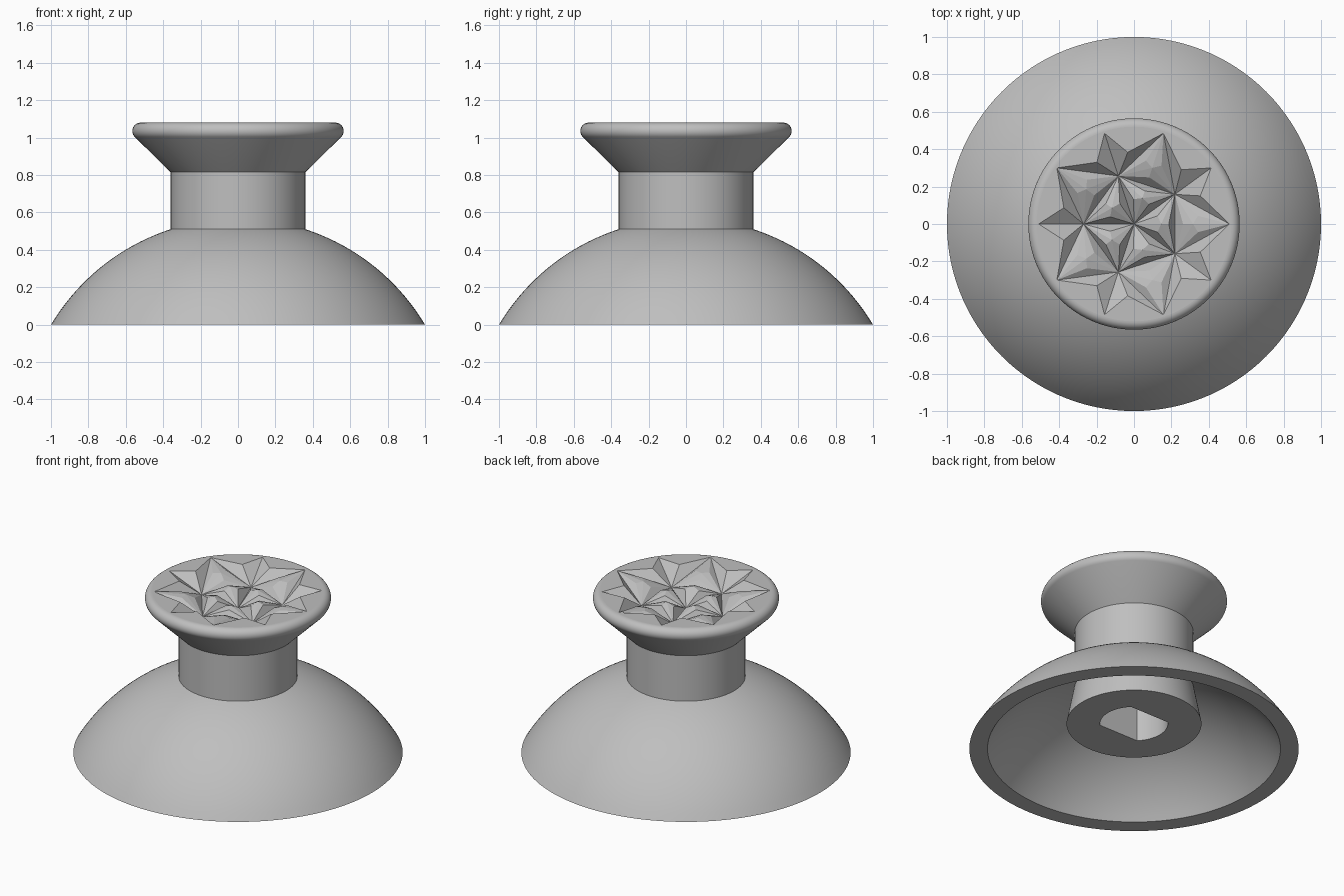
import bpy, bmesh
from math import sin, cos, pi, radians, sqrt
from mathutils import Vector

SEGMENTS = 120
TOP = 1.08
FLAT_RADIUS = 0.52

if "Cube" in bpy.data.objects:
    bpy.data.objects.remove(bpy.data.objects["Cube"])

grey = bpy.data.materials.new("grey_plastic")
grey.use_nodes = True
colour = (0.52, 0.52, 0.52, 1)
grey.diffuse_color = colour
grey.node_tree.nodes["Principled BSDF"].inputs["Base Color"].default_value = colour


def finish(bm, name, smooth):
    mesh = bpy.data.meshes.new(name)
    bm.to_mesh(mesh)
    bm.free()
    obj = bpy.data.objects.new(name, mesh)
    bpy.context.collection.objects.link(obj)
    mesh.materials.append(grey)
    if smooth:
        bpy.ops.object.select_all(action='DESELECT')
        obj.select_set(True)
        bpy.context.view_layer.objects.active = obj
        bpy.ops.object.shade_smooth_by_angle(angle=radians(25))
    return obj


def polar(r, degrees, z=TOP):
    return Vector((r * cos(radians(degrees)), r * sin(radians(degrees)), z))


def dome(radius, start, end, steps=24):
    """Points on a sphere cap, from one distance off the axis to another."""
    rs = [start + (end - start) * i / steps for i in range(steps + 1)]
    return [(r, sqrt(radius ** 2 - r ** 2) - 0.598) for r in rs]


def keyed(r, angle):
    """Round bore with two flats."""
    return min(r, 0.146 / max(abs(sin(angle)), 0.01))


# Body: bore, socket post, hollow dome, neck and flared head in one turned shell
bore = [(0.206, 0.55), (0.206, 0.175)]
post = [(0.41, 0.175)]
inside = dome(1.072, 0.365, 0.89)
outside = dome(1.165, 1.0, 0.36)
neck = [(0.36, 0.815)]
bead = [(FLAT_RADIUS + 0.045 * cos(radians(a)), 1.035 + 0.045 * sin(radians(a)))
        for a in range(-45, 91, 9)]
profile = bore + post + inside + outside + neck + bead

bm = bmesh.new()
rings = []
for i, (r, z) in enumerate(profile):
    ring = []
    for s in range(SEGMENTS):
        a = 2 * pi * s / SEGMENTS
        rr = keyed(r, a) if i < len(bore) else r
        ring.append(bm.verts.new((rr * cos(a), rr * sin(a), z)))
    rings.append(ring)
for low, high in zip(rings, rings[1:]):
    for s in range(SEGMENTS):
        t = (s + 1) % SEGMENTS
        bm.faces.new((low[s], high[s], high[t], low[t]))
bm.faces.new(rings[0])
for f in bm.faces:
    f.normal_flip()
finish(bm, "cap_body", True)

# Grip face: flat disc with a carved network of stars
bm = bmesh.new()
new = bm.verts.new
centre = new((0, 0, TOP - 0.115))
hubs, tips, shared, left, right = [], [], [], [], []
for k in range(5):
    a = 36 + 72 * k
    hubs.append(new(polar(0.27, a, TOP - 0.095)))
    tips.append(new(polar(0.51, a)))
    shared.append(new(polar(0.51, a + 36)))
    right.append(new(polar(0.385, a - 13)))
    left.append(new(polar(0.385, a + 13)))


def face(*verts):
    f = bm.faces.new(verts)
    f.normal_update()
    if f.normal.z < 0:
        f.normal_flip()


def raised_facets(corners):
    """Faceted bump between three grooves."""
    middle = sum((v.co for v in corners), Vector()) / 3
    peak = middle.copy()
    peak.z = TOP + (middle.z - TOP) * 0.3
    top = new(peak)
    for i in range(3):
        a, b = corners[i], corners[(i + 1) % 3]
        mid = (a.co + b.co) / 2
        side = mid.lerp(middle, 0.45)
        side.z = TOP + (mid.z - TOP) * 0.45
        shoulder = new(side)
        face(a, b, shoulder)
        face(a, shoulder, top)
        face(shoulder, b, top)


for k in range(5):
    n = (k + 1) % 5
    raised_facets((centre, hubs[k], hubs[n]))
    raised_facets((hubs[k], shared[k], hubs[n]))
    # Walls of the outer arms
    face(hubs[k], tips[k], left[k])
    face(hubs[k], tips[k], right[k])
    face(hubs[k], left[k], shared[k])
    face(hubs[n], right[n], shared[k])

# Flat border between the star outline and the rim
outline = []
for k in range(5):
    outline += [right[k], tips[k], left[k], shared[k]]
rim = [new(polar(FLAT_RADIUS, 360 * s / SEGMENTS)) for s in range(SEGMENTS)]
edges = []
for loop in (outline, rim):
    for a, b in zip(loop, loop[1:] + loop[:1]):
        edges.append(bm.edges.get((a, b)) or bm.edges.new((a, b)))
border = bmesh.ops.triangle_fill(bm, edges=edges, use_beauty=True)
for f in [g for g in border["geom"] if isinstance(g, bmesh.types.BMFace)]:
    f.normal_update()
    if f.normal.z < 0:
        f.normal_flip()
finish(bm, "star_grip_face", False)
